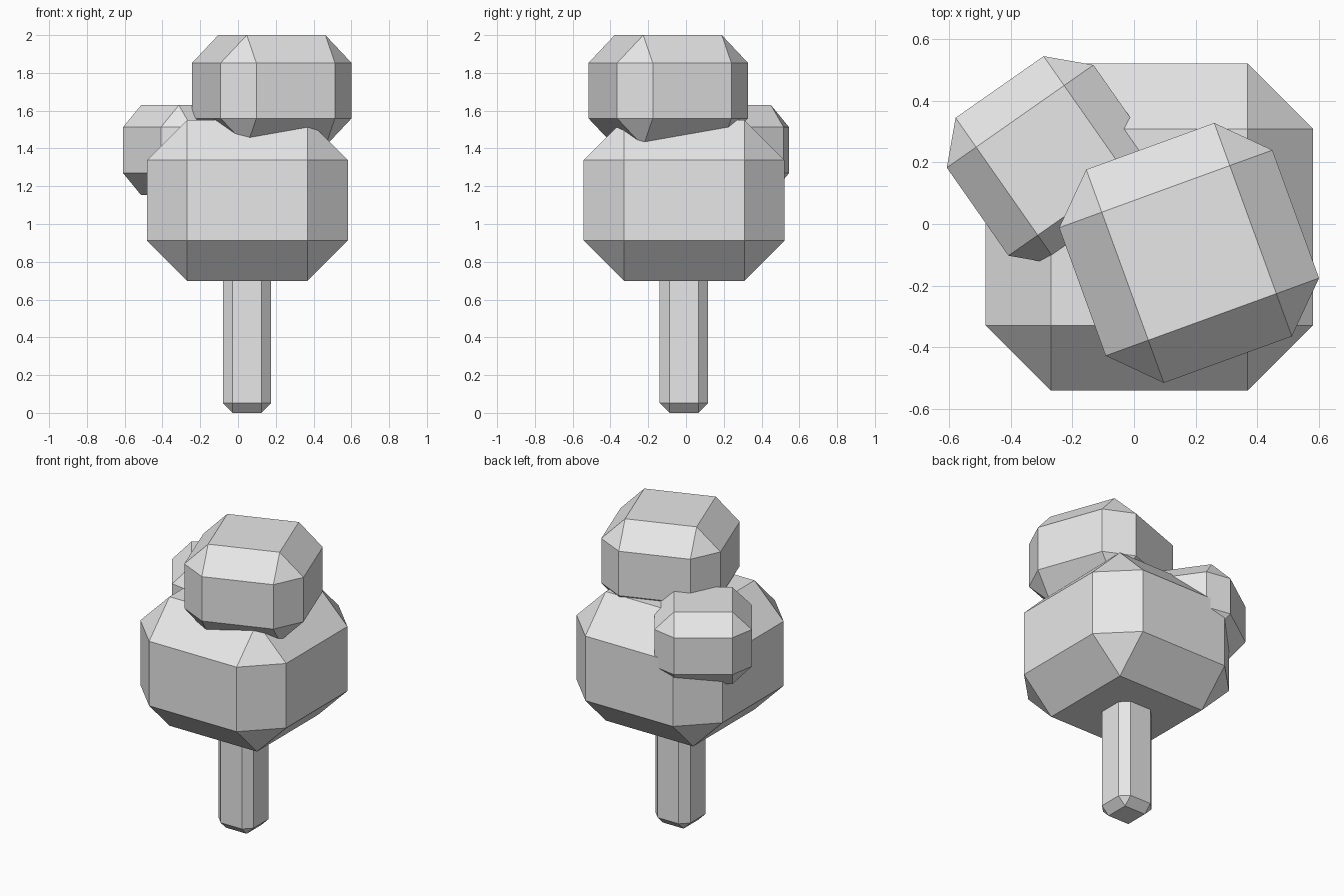
import bpy
from math import radians

cube = bpy.data.objects.get("Cube")
if cube:
    bpy.data.objects.remove(cube, do_unlink=True)

grey = bpy.data.materials.new("light grey")
grey.use_nodes = True
colour = (0.8, 0.8, 0.8, 1)
grey.diffuse_color = colour
grey.node_tree.nodes["Principled BSDF"].inputs["Base Color"].default_value = colour


def chamfered_block(name, centre, width, height, turn=0):
    """Square block whose edges are cut by a fifth of its width."""
    bpy.ops.mesh.primitive_cube_add(size=1, location=centre, rotation=(0, 0, radians(turn)))
    block = bpy.context.object
    block.name = name
    block.scale = (width, width, height)
    bpy.ops.object.transform_apply(location=False, rotation=False, scale=True)
    bevel = block.modifiers.new("chamfer", 'BEVEL')
    bevel.width = width * 0.2
    bevel.segments = 1
    bevel.limit_method = 'NONE'
    block.data.materials.append(grey)
    return block


# Trunk, running up into the main foliage
chamfered_block("trunk", (0.048, -0.011, 0.42), 0.256, 0.84)

# Foliage: one large mass with two smaller turned ones
chamfered_block("main_foliage", (0.05, -0.01, 1.125), 1.064, 0.851)
chamfered_block("top_foliage", (0.179, -0.094, 1.706), 0.738, 0.588, 20)
chamfered_block("side_foliage", (-0.27, 0.207, 1.391), 0.582, 0.476, 35)
